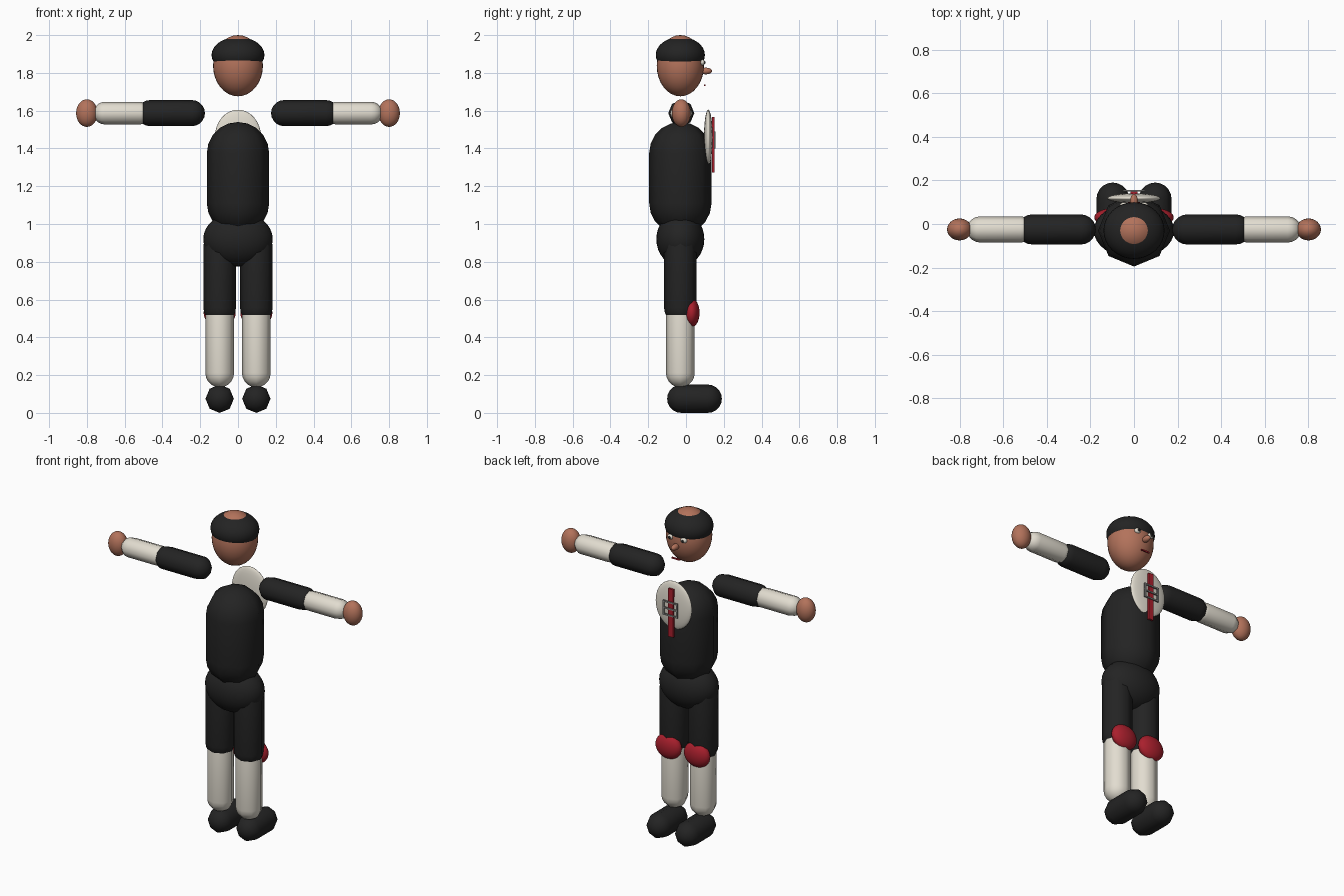
import bpy, bmesh, math
from mathutils import Matrix, Vector

if "Cube" in bpy.data.objects:
    bpy.data.objects.remove(bpy.data.objects["Cube"])


def material(name, rgb):
    m = bpy.data.materials.new(name)
    m.diffuse_color = (*rgb, 1)
    m.use_nodes = True
    m.node_tree.nodes["Principled BSDF"].inputs["Base Color"].default_value = m.diffuse_color
    return m


BLACK = material("black cloth", (0.017, 0.017, 0.017))
SKIN = material("skin", (0.45, 0.17, 0.105))
WHITE = material("off white", (0.76, 0.72, 0.63))
RED = material("red", (0.40, 0.014, 0.026))
GREY = material("grey", (0.25, 0.25, 0.24))
CY = -0.03  # centre line of the body in depth


def finish(name, bm, mat, smooth=True):
    bmesh.ops.recalc_face_normals(bm, faces=bm.faces)
    me = bpy.data.meshes.new(name)
    for f in bm.faces:
        f.smooth = smooth
    bm.to_mesh(me)
    bm.free()
    me.materials.append(mat)
    ob = bpy.data.objects.new(name, me)
    bpy.context.collection.objects.link(ob)
    return ob


def ellipsoid(name, centre, radii, mat, seg=32, rings=16):
    bm = bmesh.new()
    bmesh.ops.create_uvsphere(bm, u_segments=seg, v_segments=rings, radius=1)
    bm.transform(Matrix.Translation(centre) @ Matrix.Diagonal((*radii, 1)))
    return finish(name, bm, mat)


def box(name, centre, size, mat):
    bm = bmesh.new()
    bmesh.ops.create_cube(bm, size=1)
    bm.transform(Matrix.Translation(centre) @ Matrix.Diagonal((*size, 1)))
    return finish(name, bm, mat, False)


def capsule(name, start, end, r, mat, sides=8, caps=5):
    """Rounded rod whose tips touch start and end."""
    a, b = Vector(start), Vector(end)
    half = (b - a).length / 2
    bm = bmesh.new()
    rings = []
    for s in (-1, 1):
        steps = range(1, caps + 1) if s < 0 else range(caps, 0, -1)
        for i in steps:
            t = math.pi / 2 * i / caps
            z = s * (half - r + r * math.cos(t))
            rr = r * math.sin(t)
            rings.append([bm.verts.new((rr * math.cos(2 * math.pi * k / sides),
                                        rr * math.sin(2 * math.pi * k / sides), z))
                          for k in range(sides)])
    for lo, hi in zip(rings, rings[1:]):
        for k in range(sides):
            n = (k + 1) % sides
            bm.faces.new((lo[k], lo[n], hi[n], hi[k]))
    for ring, z in ((rings[0], -half), (rings[-1], half)):
        tip = bm.verts.new((0, 0, z))
        for k in range(sides):
            bm.faces.new((ring[k], ring[(k + 1) % sides], tip))
    rot = Vector((0, 0, 1)).rotation_difference(b - a).to_matrix().to_4x4()
    bm.transform(Matrix.Translation((a + b) / 2) @ rot)
    return finish(name, bm, mat)


# Head and hair band
ellipsoid("head", (0, CY, 1.838), (0.132, 0.125, 0.162), SKIN)
ellipsoid("hair", (0, CY, 1.895), (0.14, 0.13, 0.095), BLACK)

# Face, on the +y side
ellipsoid("nose", (0, 0.105, 1.81), (0.018, 0.033, 0.018), SKIN, 16, 8)
box("mouth", (0, 0.098, 1.735), (0.055, 0.008, 0.008), RED)

# Trunk
capsule("torso", (0, CY, 0.945), (0, CY, 1.54), 0.165, BLACK)
ellipsoid("pelvis", (0, CY, 0.92), (0.184, 0.127, 0.145), BLACK)

# Chest plate with red stripe and grey frame
ellipsoid("chest_plate", (0, 0.118, 1.458), (0.123, 0.023, 0.147), WHITE)
box("chest_stripe", (0, 0.144, 1.42), (0.034, 0.012, 0.295), RED)
for z in (1.405, 1.445, 1.485):
    box("frame_bar", (0, 0.152, z), (0.1, 0.008, 0.009), GREY)

for side, s in (("left", -1), ("right", 1)):
    box(side + "_frame_post", (s * 0.046, 0.152, 1.445), (0.009, 0.008, 0.089), GREY)

    # Eyes
    ellipsoid(side + "_eye", (s * 0.045, 0.085, 1.855), (0.02, 0.015, 0.016), WHITE, 16, 8)
    ellipsoid(side + "_pupil", (s * 0.045, 0.098, 1.855), (0.008, 0.006, 0.008), BLACK, 12, 6)

    # Arm
    z = 1.587
    capsule(side + "_upper_arm", (s * 0.175, CY + 0.005, z), (s * 0.535, CY + 0.005, z), 0.069, BLACK)
    capsule(side + "_forearm", (s * 0.46, CY + 0.005, z), (s * 0.765, CY + 0.005, z), 0.06, WHITE)
    ellipsoid(side + "_hand", (s * 0.8, CY + 0.005, z), (0.057, 0.05, 0.073), SKIN)

    # Leg
    x = s * 0.097
    capsule(side + "_thigh", (x, CY, 0.47), (x, CY, 0.97), 0.086, BLACK)
    capsule(side + "_shin", (x, CY, 0.135), (x, CY, 0.6), 0.076, WHITE)
    ellipsoid(side + "_knee_pad", (x, 0.03, 0.53), (0.085, 0.042, 0.075), RED)
    capsule(side + "_foot", (x, -0.1, 0.075), (x, 0.19, 0.075), 0.075, BLACK)
